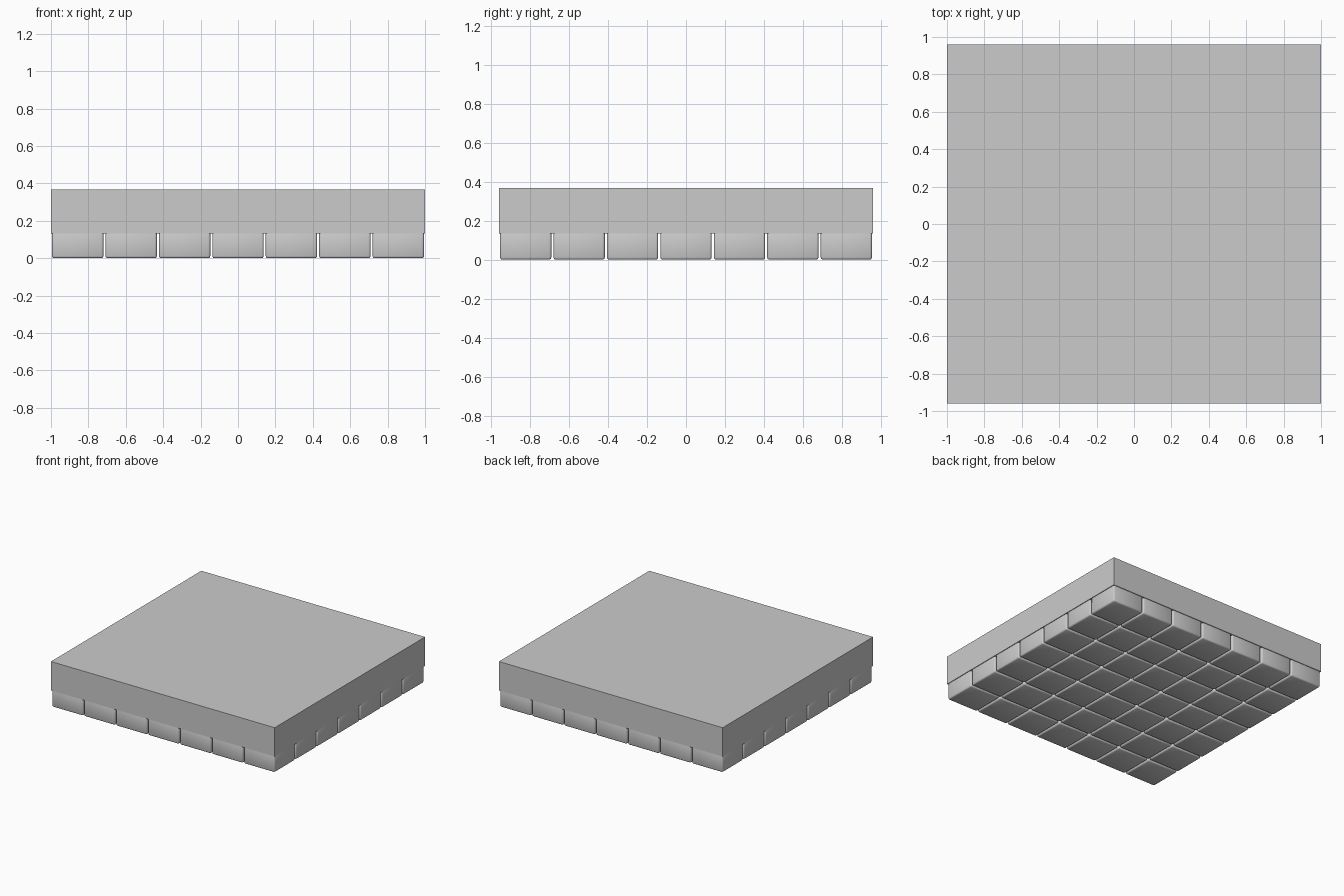
import bpy

if "Cube" in bpy.data.objects:
    bpy.data.objects.remove(bpy.data.objects["Cube"])

N = 7
W, D, TOP = 2.0, 1.92, 0.367
SLAB_Z, TILE_H = 0.133, 0.146
GAP = 0.011


def box(name, center, size):
    bpy.ops.mesh.primitive_cube_add(size=1, location=center)
    ob = bpy.context.object
    ob.name = name
    ob.scale = size
    bpy.ops.object.transform_apply(location=False, rotation=False, scale=True)
    return ob


# plain upper slab
box("slab", (0, 0, (SLAB_Z + TOP) / 2), (W, D, TOP - SLAB_Z))

# one softly rounded foot tile, its top edge sunk into the slab
px, py = W / N, D / N
tile = box("foot_tile", (0, 0, TILE_H / 2), (px - GAP, py - GAP, TILE_H))
bevel = tile.modifiers.new("rounding", 'BEVEL')
bevel.width = 0.011
bevel.segments = 2
bpy.ops.object.modifier_apply(modifier=bevel.name)
bpy.ops.object.shade_smooth()

# grid of tiles sharing the same mesh
for i in range(N):
    for j in range(N):
        ob = tile if i == j == 0 else tile.copy()
        ob.name = f"foot_tile_{i}_{j}"
        ob.location = ((i - (N - 1) / 2) * px, (j - (N - 1) / 2) * py, TILE_H / 2)
        if ob is not tile:
            bpy.context.collection.objects.link(ob)
